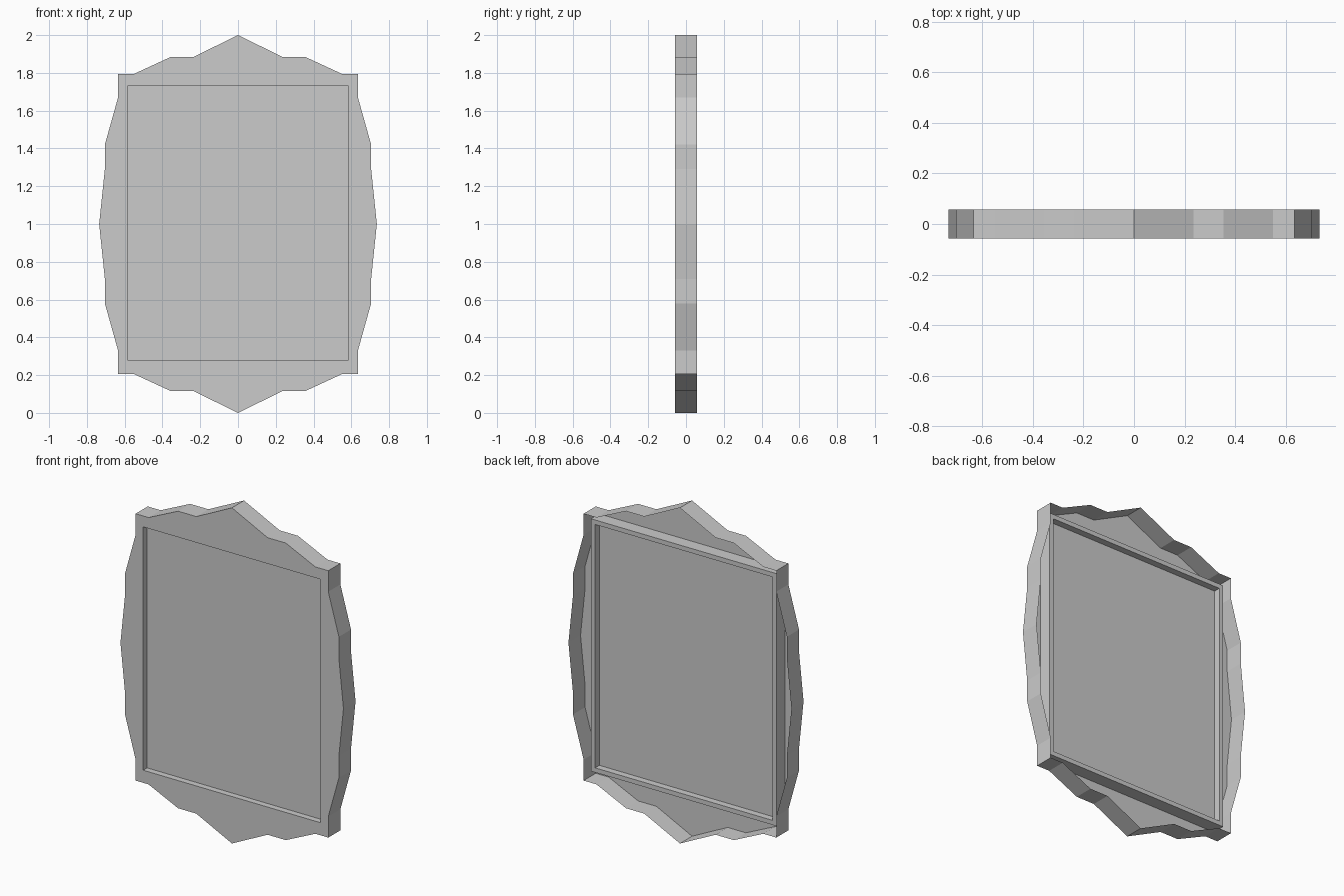
import bpy
import bmesh

cube = bpy.data.objects.get("Cube")
if cube:
    bpy.data.objects.remove(cube, do_unlink=True)

grey = bpy.data.materials.new("plain grey")
grey.use_nodes = True
COLOUR = (0.6, 0.6, 0.6, 1)
grey.diffuse_color = COLOUR
grey.node_tree.nodes["Principled BSDF"].inputs["Base Color"].default_value = COLOUR

FRONT, BACK = -0.057, 0.057
PANEL_Y, RIM_Y = -0.02, 0.02
HALF_W, HALF_H, MID_Z = 0.585, 0.725, 1.005
RIM = 0.027

# Upper right quarter of the outline, from the top peak to the side peak
QUARTER = [(0, 2), (0.235, 1.885), (0.355, 1.885), (0.55, 1.795), (0.635, 1.795),
           (0.635, 1.67), (0.705, 1.42), (0.705, 1.29), (0.735, 1)]


def outline():
    right = QUARTER + [(x, 2 - z) for x, z in QUARTER[-2::-1]]
    return right + [(-x, z) for x, z in right[-2:0:-1]]


def rectangle(grow=0):
    w, h = HALF_W + grow, HALF_H + grow
    return [(w, MID_Z + h), (w, MID_Z - h), (-w, MID_Z - h), (-w, MID_Z + h)]


def ring(bm, points, y):
    return [bm.verts.new((x, y, z)) for x, z in points]


def loop_edges(bm, verts):
    return [bm.edges.new((a, b)) for a, b in zip(verts, verts[1:] + verts[:1])]


def band(bm, first, second):
    n = len(first)
    for i in range(n):
        j = (i + 1) % n
        bm.faces.new((first[i], first[j], second[j], second[i]))


def finish(bm, name):
    mesh = bpy.data.meshes.new(name)
    bm.to_mesh(mesh)
    bm.free()
    mesh.materials.append(grey)
    obj = bpy.data.objects.new(name, mesh)
    bpy.context.collection.objects.link(obj)
    return obj


# Front sheet with the rectangular opening
bm = bmesh.new()
edges = loop_edges(bm, ring(bm, outline(), FRONT)) + loop_edges(bm, ring(bm, rectangle(), FRONT))
bmesh.ops.triangle_fill(bm, edges=edges, use_beauty=True, normal=(0, -1, 0))
for face in bm.faces:
    face.normal_update()
    if face.normal.y > 0:
        face.normal_flip()
bmesh.ops.dissolve_limit(bm, angle_limit=0.01, verts=[], edges=bm.edges[:])
finish(bm, "frame_front")

# Outer wall, open at the back
bm = bmesh.new()
band(bm, ring(bm, outline(), FRONT), ring(bm, outline(), BACK))
finish(bm, "frame_outer_wall")

# Raised rim around the opening
bm = bmesh.new()
sections = [(0, FRONT), (0, RIM_Y), (RIM, RIM_Y), (RIM, FRONT)]
rings = [ring(bm, rectangle(grow), y) for grow, y in sections]
for first, second in zip(rings, rings[1:]):
    band(bm, second, first)
finish(bm, "opening_rim")

# Recessed flat panel
bm = bmesh.new()
bm.faces.new(ring(bm, rectangle(), PANEL_Y))
bm.normal_update()
for face in bm.faces:
    if face.normal.y > 0:
        face.normal_flip()
finish(bm, "mirror_panel")
